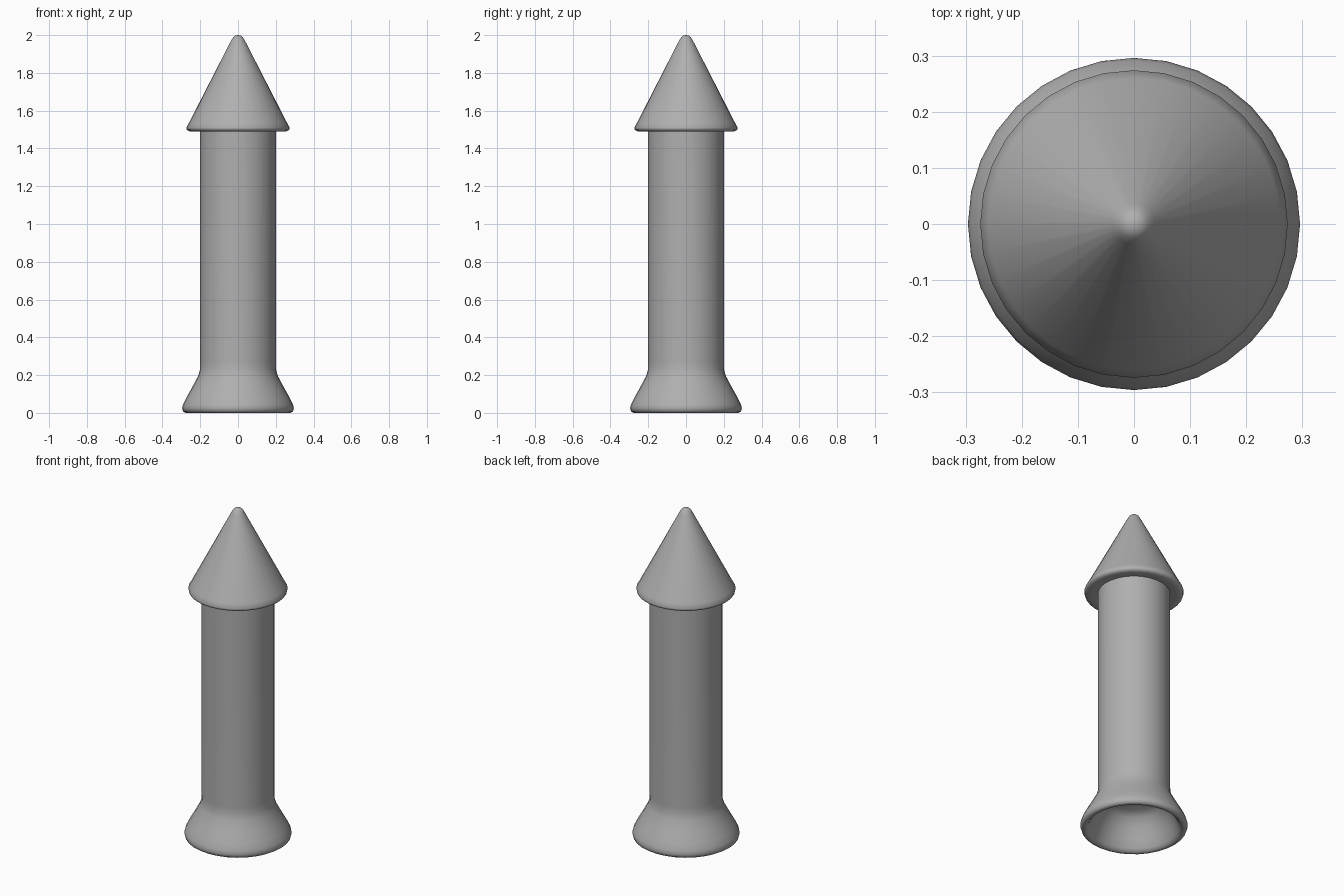
import bpy, bmesh, math

if "Cube" in bpy.data.objects:
    bpy.data.objects.remove(bpy.data.objects["Cube"])

SEGMENTS = 32

# Mid-grey finish shared by every part
grey = bpy.data.materials.new("mid_grey")
grey.diffuse_color = (0.43, 0.43, 0.43, 1)
grey.use_nodes = True
grey.node_tree.nodes["Principled BSDF"].inputs["Base Color"].default_value = grey.diffuse_color


def lathe(name, profile):
    """Spin a (radius, height) profile around z into a smooth object."""
    bm = bmesh.new()
    verts = [bm.verts.new((r, 0, z)) for r, z in profile]
    edges = [bm.edges.new(pair) for pair in zip(verts, verts[1:])]
    bmesh.ops.spin(bm, geom=verts + edges, cent=(0, 0, 0), axis=(0, 0, 1),
                   angle=math.tau, steps=SEGMENTS, use_duplicate=False)
    bmesh.ops.remove_doubles(bm, verts=bm.verts, dist=0.0005)
    bmesh.ops.recalc_face_normals(bm, faces=bm.faces)
    mesh = bpy.data.meshes.new(name)
    bm.to_mesh(mesh)
    bm.free()
    mesh.materials.append(grey)
    obj = bpy.data.objects.new(name, mesh)
    bpy.context.collection.objects.link(obj)
    bpy.ops.object.select_all(action='DESELECT')
    bpy.context.view_layer.objects.active = obj
    obj.select_set(True)
    bpy.ops.object.shade_smooth_by_angle(angle=math.radians(70))
    return obj


# Nose cone with a blunt tip and a rounded lip under it
lathe("nose_cone", [(0, 2.0), (0.014, 1.998), (0.026, 1.988), (0.037, 1.97),
                    (0.26, 1.535), (0.274, 1.51), (0.271, 1.498),
                    (0.255, 1.49), (0.23, 1.491), (0.2, 1.495)])

# Straight body tube blending into a flared hollow nozzle:
# outer skin, rounded rim, inner bell and its ceiling
lathe("body_and_nozzle", [
    (0.2, 1.5), (0.2, 0.27), (0.201, 0.23), (0.211, 0.195), (0.243, 0.135),
    (0.274, 0.08), (0.291, 0.045), (0.296, 0.025), (0.291, 0.008),
    (0.278, 0.0), (0.262, 0.004), (0.248, 0.02), (0.225, 0.07),
    (0.195, 0.125), (0.165, 0.17), (0.13, 0.192), (0, 0.2)])
